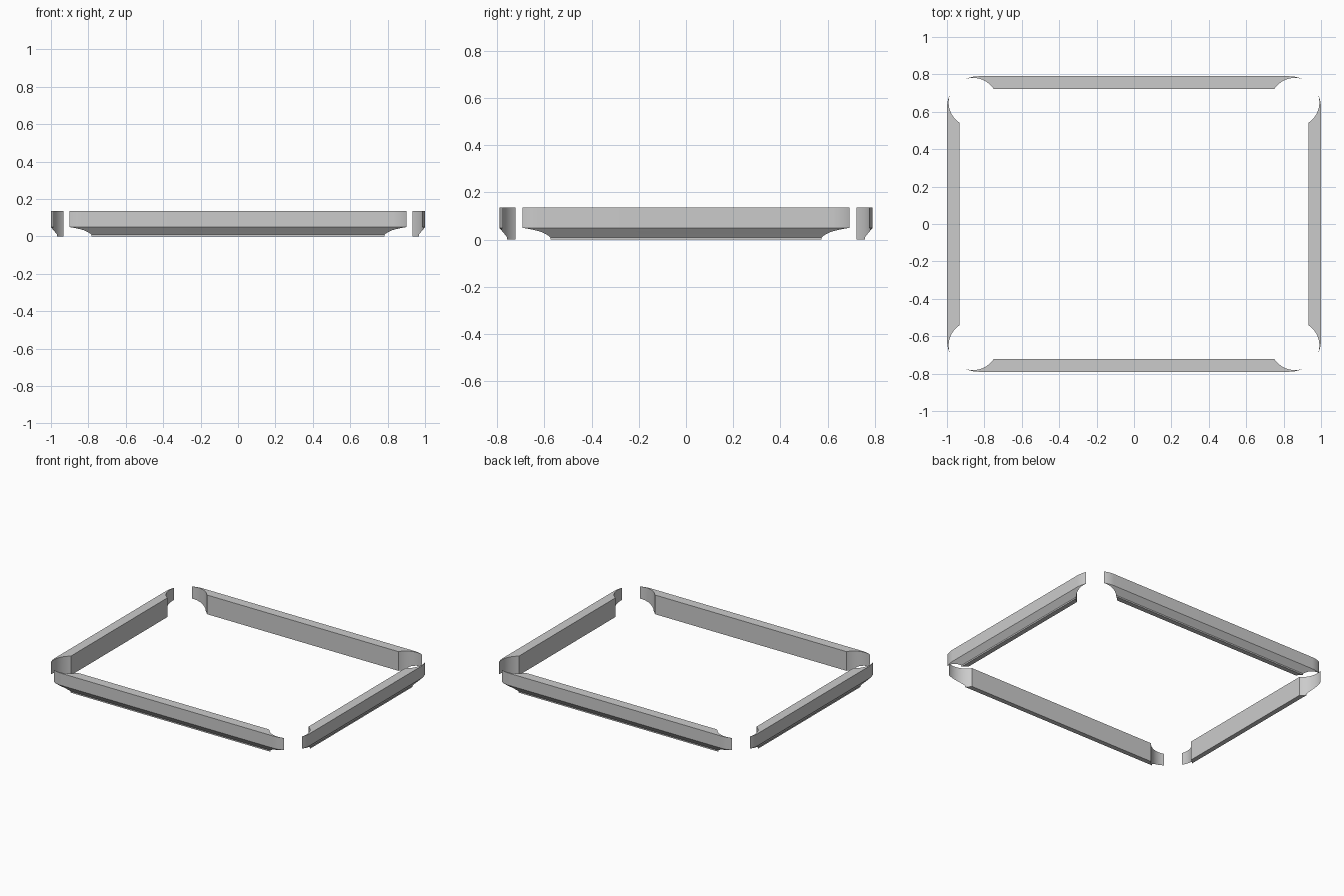
import bpy, bmesh
from math import cos, sin, pi, copysign

cube = bpy.data.objects.get("Cube")
if cube:
    bpy.data.objects.remove(cube, do_unlink=True)

HALF_X, HALF_Y = 1.0, 0.79      # outer half sizes of the frame
CORNER_R = 0.17                 # outer corner rounding
CUT_X, CUT_Y, CUT_R = 0.86, 0.65, 0.131   # round corner clearances
ARC_STEPS = 16
# Rail section: inset from the outer edge, height
PROFILE = [(0, 0.136), (0, 0.05), (0.033, 0.01),
           (0.033, 0), (0.067, 0), (0.067, 0.136)]

grey = bpy.data.materials.new("plain grey")
grey.use_nodes = True
grey.diffuse_color = (0.6, 0.6, 0.6, 1)
grey.node_tree.nodes["Principled BSDF"].inputs["Base Color"].default_value = (0.6, 0.6, 0.6, 1)


def make_rail(name, facing):
    """Sweep the section along one side and half of each rounded corner."""
    path = []
    for start in (facing - pi / 4, facing):
        corner = facing - pi / 4 if start < facing else facing + pi / 4
        cx = copysign(HALF_X - CORNER_R, cos(corner))
        cy = copysign(HALF_Y - CORNER_R, sin(corner))
        for i in range(ARC_STEPS + 1):
            path.append((cx, cy, start + pi / 4 * i / ARC_STEPS))
    bm = bmesh.new()
    rings = []
    for cx, cy, a in path:
        rings.append([bm.verts.new((cx + (CORNER_R - d) * cos(a),
                                    cy + (CORNER_R - d) * sin(a), z))
                      for d, z in PROFILE])
    n = len(PROFILE)
    for r, s in zip(rings, rings[1:]):
        for j in range(n):
            k = (j + 1) % n
            bm.faces.new((r[j], r[k], s[k], s[j]))
    bm.faces.new(rings[0])
    bm.faces.new(rings[-1])
    bmesh.ops.recalc_face_normals(bm, faces=bm.faces)
    mesh = bpy.data.meshes.new(name)
    bm.to_mesh(mesh)
    bm.free()
    mesh.materials.append(grey)
    obj = bpy.data.objects.new(name, mesh)
    bpy.context.collection.objects.link(obj)
    return obj


# Cylinders that hollow out the four corners
cutters = []
for sx in (-1, 1):
    for sy in (-1, 1):
        bpy.ops.mesh.primitive_cylinder_add(vertices=96, radius=CUT_R, depth=1,
                                            location=(sx * CUT_X, sy * CUT_Y, 0))
        cutter = bpy.context.object
        cutter.name = "corner_cutter"
        cutter.hide_render = True
        cutter.data.materials.append(grey)
        cutters.append(cutter)

# Four rails, each with its two ends scooped out
for name, facing in (("left_rail", 0), ("back_rail", pi / 2),
                     ("right_rail", pi), ("front_rail", -pi / 2)):
    rail = make_rail(name, facing)
    bpy.ops.object.select_all(action='DESELECT')
    rail.select_set(True)
    bpy.context.view_layer.objects.active = rail
    for cutter in cutters:
        # Only the cutters on this rail's own side
        if cutter.location.x * cos(facing) + cutter.location.y * sin(facing) > 0.1:
            mod = rail.modifiers.new("scoop", 'BOOLEAN')
            mod.operation = 'DIFFERENCE'
            mod.solver = 'EXACT'
            mod.object = cutter
            bpy.ops.object.modifier_apply(modifier=mod.name)
    bpy.ops.object.shade_smooth_by_angle(angle=pi / 6)

for cutter in cutters:
    bpy.data.objects.remove(cutter, do_unlink=True)
